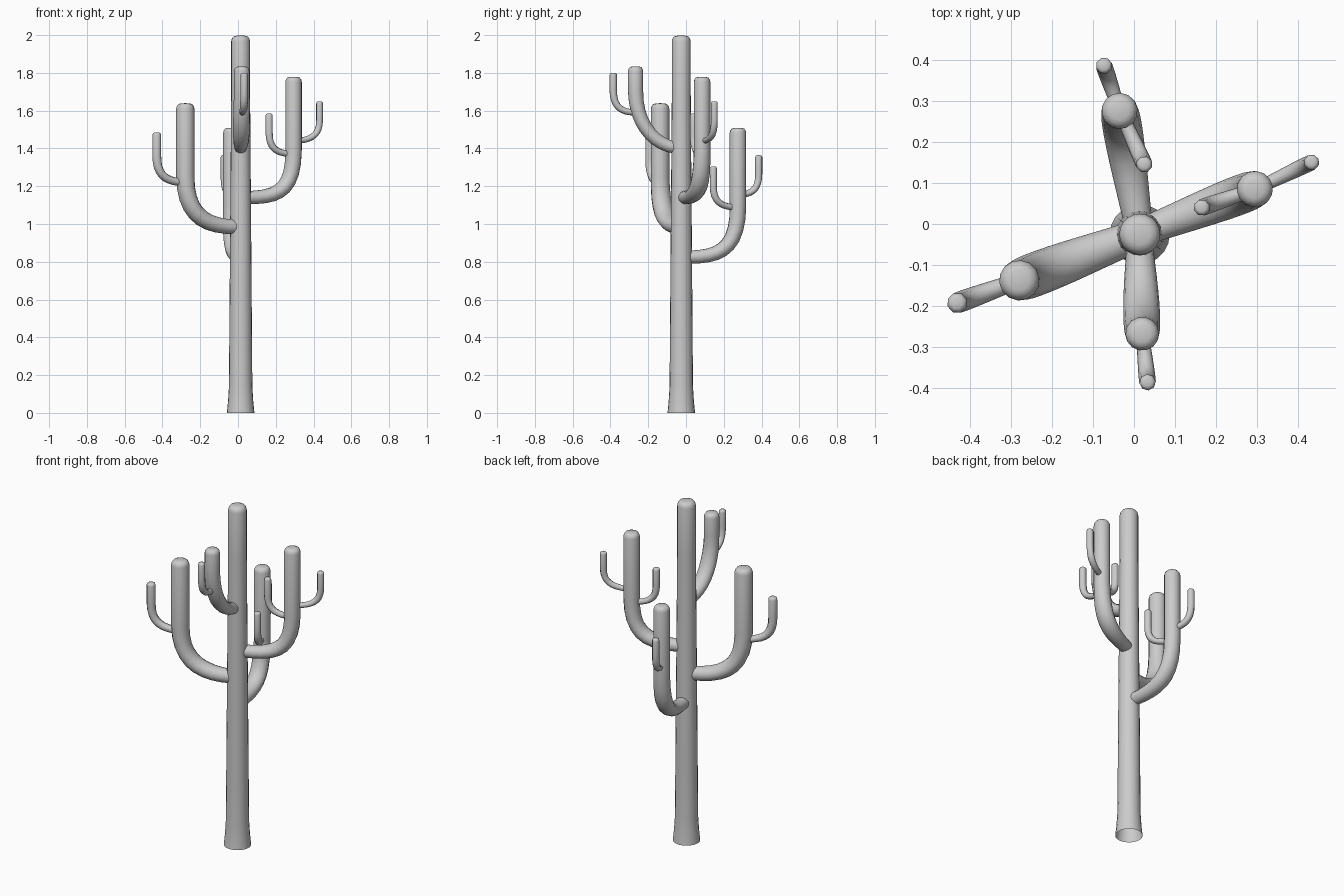
import bpy, bmesh, math
from mathutils import Vector

if "Cube" in bpy.data.objects:
    bpy.data.objects.remove(bpy.data.objects["Cube"])

UP = Vector((0, 0, 1))


def loft(name, rings, sides):
    """Skin rings of (centre, axis_u, axis_v); open bottom, closed top."""
    bm = bmesh.new()
    loops = []
    for c, u, v in rings:
        loops.append([bm.verts.new(c + u * math.cos(a) + v * math.sin(a))
                      for a in (2 * math.pi * i / sides for i in range(sides))])
    for lo, hi in zip(loops, loops[1:]):
        for i in range(sides):
            j = (i + 1) % sides
            bm.faces.new((lo[i], lo[j], hi[j], hi[i]))
    tip = bm.verts.new(rings[-1][0] + UP * 0.04 * rings[-1][1].length)
    for i in range(sides):
        bm.faces.new((loops[-1][i], loops[-1][(i + 1) % sides], tip))
    bmesh.ops.recalc_face_normals(bm, faces=bm.faces[:])
    mesh = bpy.data.meshes.new(name)
    bm.to_mesh(mesh)
    bm.free()
    mesh.shade_smooth()
    ob = bpy.data.objects.new(name, mesh)
    bpy.context.scene.collection.objects.link(ob)
    return ob


def dome(r, top):
    """Rounded tip as (radius, height) pairs."""
    return [(r, top - 0.62 * r), (r * 0.93, top - 0.34 * r),
            (r * 0.76, top - 0.12 * r), (r * 0.5, top - 0.03 * r)]


def arm(name, base, tip, z0, rise, top, r, sides, lift=(0.0, 0.18), reach=0.65, wide=1.08):
    """Branch leaving sideways, bending upright, ending in a dome."""
    b, t = Vector((*base, 0)), Vector((*tip, 0))
    d = (t - b).normalized()
    n = UP.cross(d)
    L = (t - b).length
    p = [Vector(q) for q in ((0, z0), (reach * L, z0 + lift[0] * rise),
                             (L, z0 + lift[1] * rise), (L, z0 + rise))]
    rings = []
    steps = 9
    for k in range(steps + 1):
        s = k / steps
        q = p[0]*(1-s)**3 + p[1]*3*s*(1-s)**2 + p[2]*3*s*s*(1-s) + p[3]*s**3
        g = (p[1]-p[0])*(1-s)**2 + (p[2]-p[1])*2*s*(1-s) + (p[3]-p[2])*s*s
        tan = (d * g.x + UP * g.y).normalized()
        thick = r * (0.8 + 0.2 * s)
        width = r * (0.8 + 0.2 * s + (wide - 0.9) * math.sin(math.pi * s))
        rings.append((b + d * q.x + UP * q.y, n * width, tan.cross(n) * thick))
    for rr, z in dome(r, top):
        rings.append((t + UP * z, n * rr, UP.cross(n) * rr))
    return loft(name, rings, sides)


# trunk with flared foot
cx, cy = 0.014, -0.025
profile = [(0.073, 0), (0.067, 0.06), (0.062, 0.14), (0.060, 0.4), (0.057, 0.8),
           (0.053, 1.3), (0.050, 1.7)] + dome(0.05, 1.998)
loft("trunk", [(Vector((cx, cy, z)), Vector((r, 0, 0)), Vector((0, r, 0)))
               for r, z in profile], 20)

# main arms
arm("right_arm", (0.045, -0.01), (0.294, 0.085), 1.14, 0.25, 1.78, 0.044, 14, (0, 0.13))
arm("left_arm", (-0.01, -0.035), (-0.279, -0.137), 0.985, 0.27, 1.64, 0.049, 14, (0, 0.24), 0.62)
arm("back_arm", (0.008, 0.015), (-0.035, 0.275), 0.825, 0.27, 1.51, 0.044, 14)
arm("front_arm", (0.014, -0.06), (0.02, -0.267), 1.405, 0.30, 1.835, 0.041, 14, (0.05, 0.4), 0.5)

# small shoots: base, tip, start height, bend rise, top, radius
shoots = [
    ("right_outer_shoot", (0.31, 0.092), (0.432, 0.15), 1.44, 0.11, 1.65, 0.019),
    ("right_inner_shoot", (0.28, 0.08), (0.165, 0.04), 1.37, 0.11, 1.585, 0.020),
    ("left_shoot", (-0.295, -0.143), (-0.430, -0.192), 1.22, 0.14, 1.485, 0.025),
    ("back_outer_shoot", (-0.04, 0.29), (-0.073, 0.385), 1.155, 0.11, 1.365, 0.020),
    ("back_inner_shoot", (-0.028, 0.262), (0.025, 0.145), 1.087, 0.11, 1.305, 0.020),
    ("front_shoot", (0.022, -0.28), (0.033, -0.385), 1.59, 0.12, 1.80, 0.020),
]
for s in shoots:
    arm(*s, 8, (0.05, 0.25), 0.62, 1.0)
